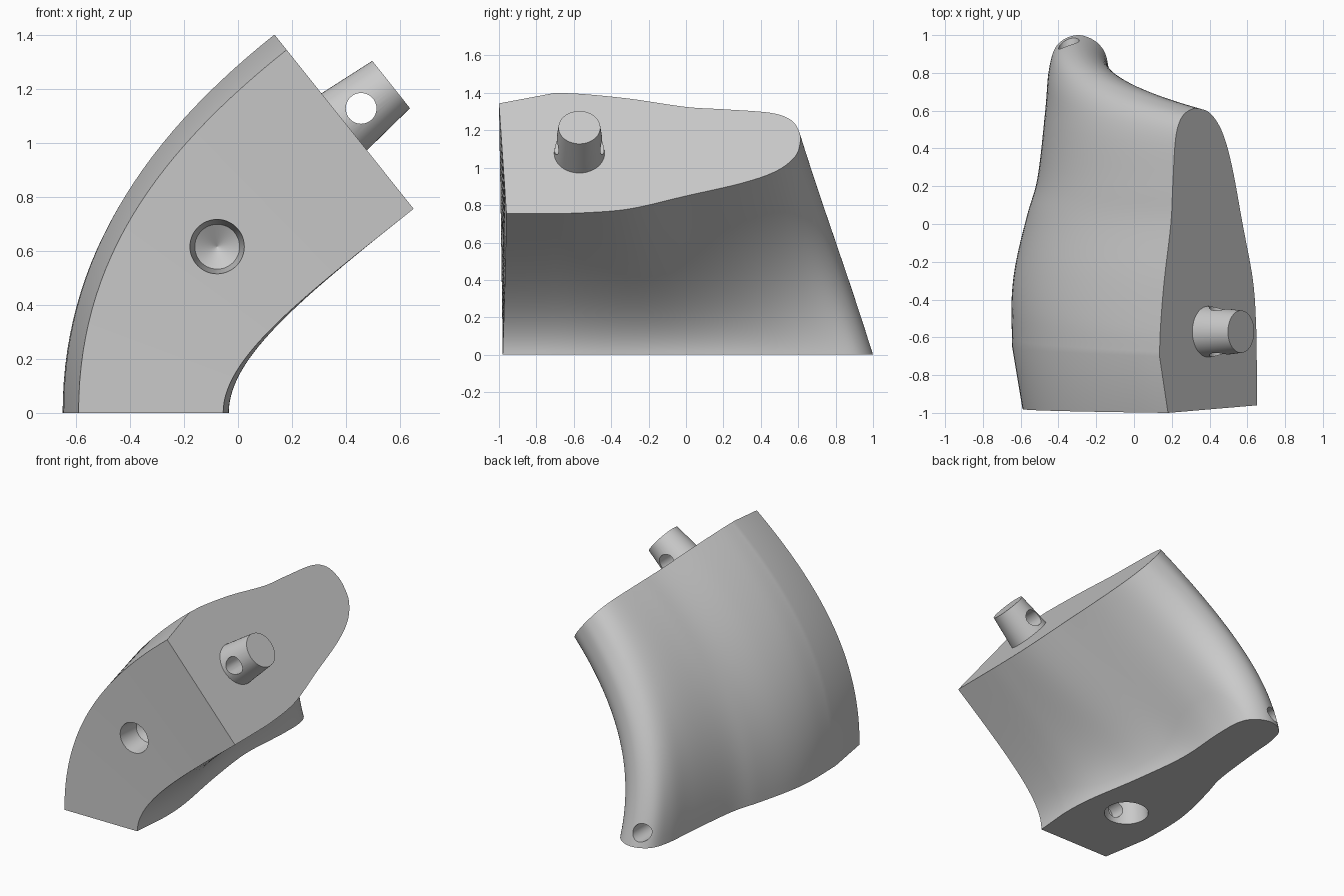
import bpy, bmesh, math
from mathutils import Vector

cube = bpy.data.objects.get("Cube")
if cube:
    bpy.data.objects.remove(cube, do_unlink=True)

grey = bpy.data.materials.new("plain_grey")
grey.use_nodes = True
colour = (0.59, 0.59, 0.59, 1)
grey.diffuse_color = colour
grey.node_tree.nodes["Principled BSDF"].inputs["Base Color"].default_value = colour


def finish(name, bm):
    """Turn a bmesh into a linked grey object."""
    bmesh.ops.recalc_face_normals(bm, faces=bm.faces)
    mesh = bpy.data.meshes.new(name)
    bm.to_mesh(mesh)
    bm.free()
    mesh.materials.append(grey)
    obj = bpy.data.objects.new(name, mesh)
    bpy.context.collection.objects.link(obj)
    return obj


def lathe(name, profile, origin, axis, sides=48):
    """Round solid from (radius, distance) pairs along an axis."""
    bm = bmesh.new()
    turn = Vector((0, 0, 1)).rotation_difference(Vector(axis))
    rings = []
    for r, d in profile:
        angles = [math.tau * i / sides for i in range(sides)]
        rings.append([bm.verts.new(Vector(origin) + turn @ Vector((r * math.cos(a), r * math.sin(a), d)))
                      for a in angles])
    for lower, upper in zip(rings, rings[1:]):
        for i in range(sides):
            j = (i + 1) % sides
            bm.faces.new((lower[i], lower[j], upper[j], upper[i]))
    bm.faces.new(rings[0])
    bm.faces.new(rings[-1])
    return finish(name, bm)


def cut(target, cutter):
    """Subtract the cutter and remove it."""
    mod = target.modifiers.new("hole", 'BOOLEAN')
    mod.operation = 'DIFFERENCE'
    mod.solver = 'EXACT'
    mod.object = cutter
    bpy.context.view_layer.objects.active = target
    bpy.ops.object.modifier_apply(modifier=mod.name)
    bpy.data.objects.remove(cutter, do_unlink=True)


def smooth_path(points, steps=6):
    """Open Catmull-Rom path through the points, first and last spans straight."""
    pts = [Vector(p) for p in points]
    path = [pts[0]]
    for i in range(1, len(pts) - 2):
        a, b, c, d = pts[i - 1:i + 3]
        if i == 1:
            a = b * 2 - c
        for k in range(steps):
            t = k / steps
            path.append(0.5 * (2 * b + (c - a) * t + (2 * a - 5 * b + 4 * c - d) * t ** 2
                               + (3 * b - a - 3 * c + d) * t ** 3))
    return path + pts[-2:]


def mix(a, b, t):
    return a + (b - a) * t


# Outlines of the foot and of the tilted end, from front left round the tail
foot = [(-.59, -.98), (-.645, -.65), (-.648, -.4), (-.625, -.2), (-.565, .05), (-.51, .25),
        (-.47, .6), (-.45, .82), (-.405, .95), (-.3, 1), (-.195, .96), (-.14, .86),
        (-.135, .65), (-.155, .3), (-.11, -.1), (-.045, -.5), (-.035, -.75), (-.055, -.98)]
end = [(.18, -1), (.135, -.7), (.14, -.55), (.16, -.3), (.195, 0), (.205, .2),
       (.22, .45), (.25, .56), (.3, .605), (.35, .61), (.41, .58), (.47, .48),
       (.52, .3), (.575, 0), (.63, -.3), (.647, -.55), (.65, -.75), (.65, -.96)]
normal = Vector((.78, 0, .62)).normalized()


def end_height(x):
    return 1.4 - (x - .135) * 1.252


# Body: curved loft between the two outlines
bm = bmesh.new()
levels = 28
columns = []
for p, q in zip(smooth_path(foot), smooth_path(end)):
    start = Vector((p.x, p.y, 0))
    stop = Vector((q.x, q.y, end_height(q.x)))
    f = (q.x - .135) / .515
    pull_low = start + Vector((0, 0, mix(.55, .2, f * f * (3 - 2 * f))))
    pull_high = stop - normal * mix(.65, .55, f)
    column = []
    for k in range(levels + 1):
        t = k / levels
        s = 1 - t
        v = start * s ** 3 + pull_low * 3 * s * s * t + pull_high * 3 * s * t * t + stop * t ** 3
        v.y = mix(p.y, q.y, t)
        column.append(bm.verts.new(v))
    columns.append(column)
for i, left in enumerate(columns):
    right = columns[(i + 1) % len(columns)]
    for k in range(levels):
        bm.faces.new((left[k], right[k], right[k + 1], left[k + 1]))
bm.faces.new([c[0] for c in columns])
bm.faces.new([c[-1] for c in columns])
body = finish("curved_body", bm)

# Body holes: front socket, foot socket and long pin hole from the tail
cut(body, lathe("front_cutter", [(.107, -.05), (.083, .14), (.001, .19)], (-.077, -.98, .615), (0, 1, 0)))
cut(body, lathe("foot_cutter", [(.144, -.05), (.115, .25)], (-.335, -.475, 0), (0, 0, 1)))
cut(body, lathe("pin_cutter", [(.055, 0), (.055, 1.9)], (-.345, -.69, .09), (0, 1, 0), 32))

# Tapered peg on the tilted end, with a cross hole
base = Vector((.393, -.57, end_height(.393)))
peg = lathe("tapered_peg", [(.137, -.02), (.112, .222)], base, normal)
hole = base + normal * .08
cut(peg, lathe("cross_cutter", [(.057, -.3), (.057, .3)], hole, (0, 1, 0), 32))

# Smooth shading with crisp edges
for obj in (body, peg):
    bpy.ops.object.select_all(action='DESELECT')
    obj.select_set(True)
    bpy.context.view_layer.objects.active = obj
    bpy.ops.object.shade_smooth_by_angle(angle=math.radians(25))
